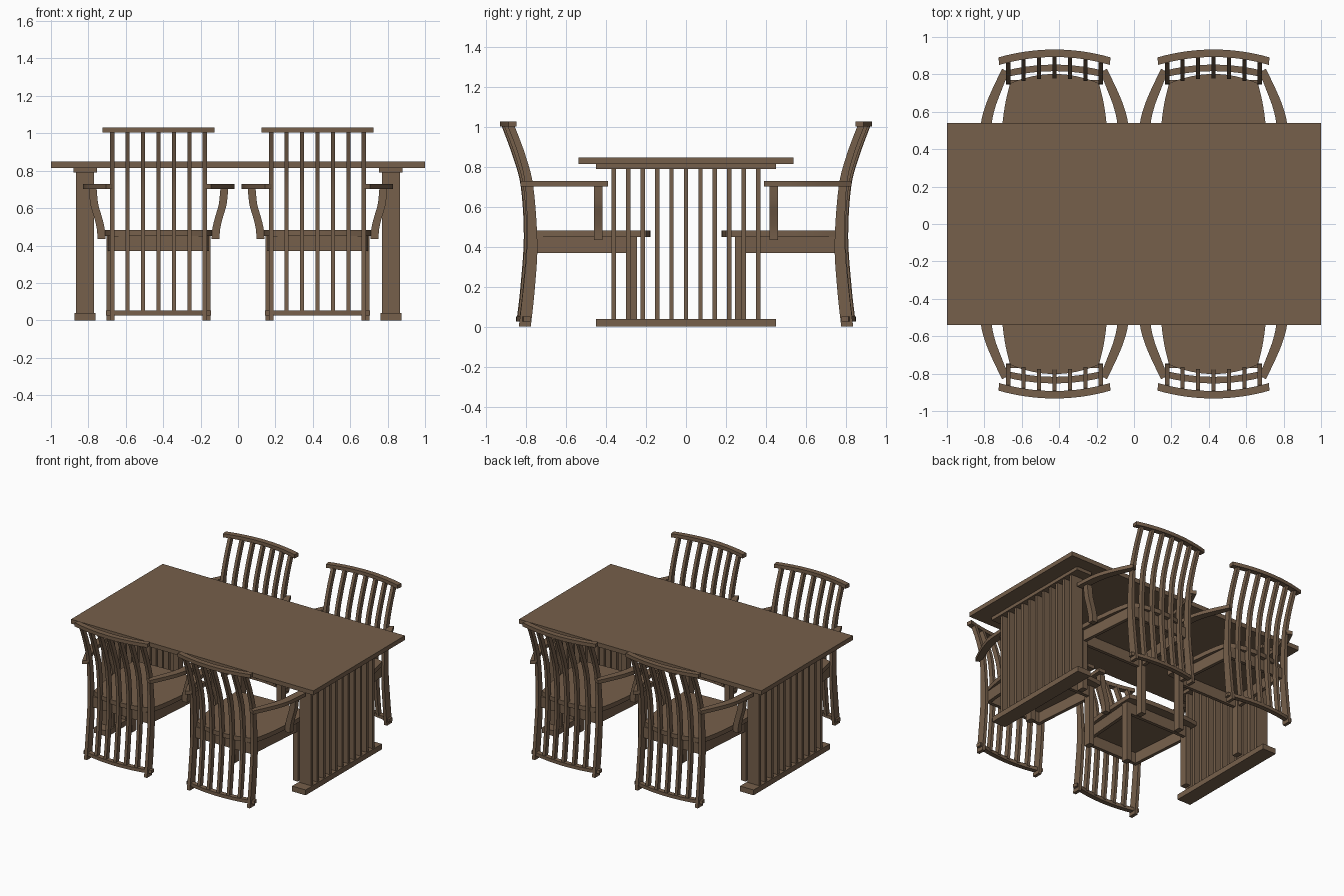
import bpy, bmesh, math
from mathutils import Matrix

if "Cube" in bpy.data.objects:
    bpy.data.objects.remove(bpy.data.objects["Cube"])

wood = bpy.data.materials.new("brown_wood")
wood.diffuse_color = (0.18, 0.115, 0.07, 1)
wood.use_nodes = True
wood.node_tree.nodes["Principled BSDF"].inputs["Base Color"].default_value = wood.diffuse_color


def smooth_path(pts, n=5):
    """Catmull-Rom curve through 2D points."""
    p = [pts[0]] + list(pts) + [pts[-1]]
    out = []
    for i in range(1, len(p) - 2):
        a, b, c, d = p[i - 1:i + 3]
        for k in range(n):
            t = k / n
            out.append(tuple(0.5 * (2 * b[j] + (c[j] - a[j]) * t
                       + (2 * a[j] - 5 * b[j] + 4 * c[j] - d[j]) * t * t
                       + (3 * b[j] - a[j] - 3 * c[j] + d[j]) * t ** 3) for j in (0, 1)))
    return out + [tuple(pts[-1])]


def strip(name, edge_a, edge_b, axis, lo, hi, soft=True):
    """Solid between two matching 2D edges, extruded along an axis."""
    def place(p, h):
        v = list(p)
        v.insert(axis, h)
        return v
    bm = bmesh.new()
    rows = [[bm.verts.new(place(p, h)) for p, h in ((a, lo), (b, lo), (b, hi), (a, hi))]
            for a, b in zip(edge_a, edge_b)]
    for r, s in zip(rows, rows[1:]):
        for k in range(4):
            m = (k + 1) % 4
            bm.faces.new((r[k], r[m], s[m], s[k]))
    bm.faces.new(rows[0][::-1])
    bm.faces.new(rows[-1])
    bmesh.ops.recalc_face_normals(bm, faces=bm.faces)
    mesh = bpy.data.meshes.new(name)
    bm.to_mesh(mesh)
    bm.free()
    mesh.materials.append(wood)
    ob = bpy.data.objects.new(name, mesh)
    bpy.context.collection.objects.link(ob)
    if soft:
        bpy.context.view_layer.objects.active = ob
        ob.select_set(True)
        bpy.ops.object.shade_smooth_by_angle(angle=math.radians(30))
        ob.select_set(False)
    return ob


def box(name, x0, x1, y0, y1, z0, z1):
    return strip(name, [(x0, y0), (x0, y1)], [(x1, y0), (x1, y1)], 2, z0, z1, False)


# Table: top, and two slatted ends on feet
box("table_top", -1, 1, -0.54, 0.54, 0.815, 0.848)
for s in (-1, 1):
    def end_box(name, a, b, *rest):
        return box(name, min(s * a, s * b), max(s * a, s * b), *rest)
    end_box("table_foot", 0.762, 0.873, -0.45, 0.45, 0, 0.04)
    end_box("table_top_rail", 0.755, 0.88, -0.45, 0.45, 0.79, 0.815)
    for i in range(-5, 6):
        y = i * 0.0725
        end_box("table_slat", 0.77, 0.865, y - 0.011, y + 0.011, 0.04, 0.79)

# Chair, built around x = 0 with its back towards -y
chair = []


def sag(x):
    """Forward offset of the bowed back away from its centre."""
    return 0.47 * x * x


def bowed_rail(name, half, y_back, depth, z0, z1):
    xs = [half * k / 8 for k in range(-8, 9)]
    chair.append(strip(name, [(x, y_back + sag(x)) for x in xs],
                       [(x * 0.985, y_back + depth + sag(x)) for x in xs], 2, z0, z1))


bowed_rail("crest_rail", 0.3, -0.933, 0.04, 1.003, 1.03)
bowed_rail("lower_back_rail", 0.28, -0.852, 0.035, 0.027, 0.052)

# Bent back slats
slat_back = smooth_path([(-0.848, 0.04), (-0.83, 0.2), (-0.813, 0.45),
                         (-0.828, 0.7), (-0.867, 0.85), (-0.925, 1.008)])
for i in range(-2, 3):
    x = i * 0.0827
    chair.append(strip("back_slat", [(y + sag(x), z) for y, z in slat_back],
                       [(y + 0.036 + sag(x), z) for y, z in slat_back],
                       0, x - 0.011, x + 0.011))

# Back posts run down to the floor as rear legs
post_back = smooth_path([(-0.838, 0), (-0.815, 0.2), (-0.797, 0.42),
                         (-0.805, 0.7), (-0.84, 0.86), (-0.895, 1.008)])
post_front = smooth_path([(-0.778, 0), (-0.757, 0.2), (-0.745, 0.42),
                          (-0.765, 0.7), (-0.805, 0.86), (-0.86, 1.008)])

# Seat: tapered sides, bowed back and front
side = smooth_path([(0.238, -0.752), (0.262, -0.65), (0.278, -0.54),
                    (0.29, -0.4), (0.296, -0.2)])
cols = [k / 8 for k in range(-8, 9)]
back_edge = [(0.238 * t, -0.752 - 0.05 * (1 - t * t)) for t in cols]
front_edge = [(0.296 * t, -0.2 + 0.022 * (1 - t * t)) for t in cols]
left = [(-x, y) for x, y in side]
chair.append(strip("seat", left, side, 2, 0.45, 0.483))
for name, edge, y in (("seat_back_edge", back_edge, -0.752), ("seat_front_edge", front_edge, -0.2)):
    # End columns are nearly flat, so stop just inside them
    chair.append(strip(name, edge, [(x, y + (0.001 if y < -0.5 else -0.001)) for x, _ in edge],
                       2, 0.45, 0.483))

# Apron under the seat
for name, half, y0, y1 in (("back_apron", 0.212, -0.77, -0.745), ("front_apron", 0.25, -0.275, -0.25)):
    chair.append(box(name, -half, half, y0, y1, 0.37, 0.45))

# Arms sweep outward towards the front
arm_outer = smooth_path([(0.28, -0.83), (0.333, -0.72), (0.37, -0.63), (0.393, -0.54), (0.405, -0.39)])
arm_inner = smooth_path([(0.245, -0.81), (0.285, -0.71), (0.318, -0.62), (0.337, -0.53), (0.348, -0.39)])
support_mid = smooth_path([(0.352, 0.705), (0.343, 0.62), (0.323, 0.55), (0.309, 0.49), (0.305, 0.435)])

for s in (-1, 1):
    def flip(pts, dx=0):
        return [(s * (x + dx), y) for x, y in pts]
    chair += [
        strip("back_post", post_back, post_front, 0, s * 0.248 - 0.012, s * 0.248 + 0.012),
        strip("side_apron", flip([(0.235, -0.77), (0.275, -0.25)]),
              flip([(0.21, -0.77), (0.25, -0.25)]), 2, 0.37, 0.45, False),
        strip("arm", flip(arm_outer), flip(arm_inner), 2, 0.703, 0.73),
        strip("arm_support", flip(support_mid, -0.021), flip(support_mid, 0.021), 1, -0.46, -0.418),
        box("front_leg", s * 0.259 - 0.02, s * 0.259 + 0.02, -0.3, -0.246, 0, 0.45),
    ]

# Four chairs: two along each long side
spots = [Matrix.Translation((0.425 * s, 0, 0)) @ Matrix.Rotation(a, 4, 'Z')
         for s in (-1, 1) for a in (0, math.pi)]
for part in chair:
    for m in spots[1:]:
        twin = part.copy()
        twin.matrix_world = m
        bpy.context.collection.objects.link(twin)
    part.matrix_world = spots[0]
